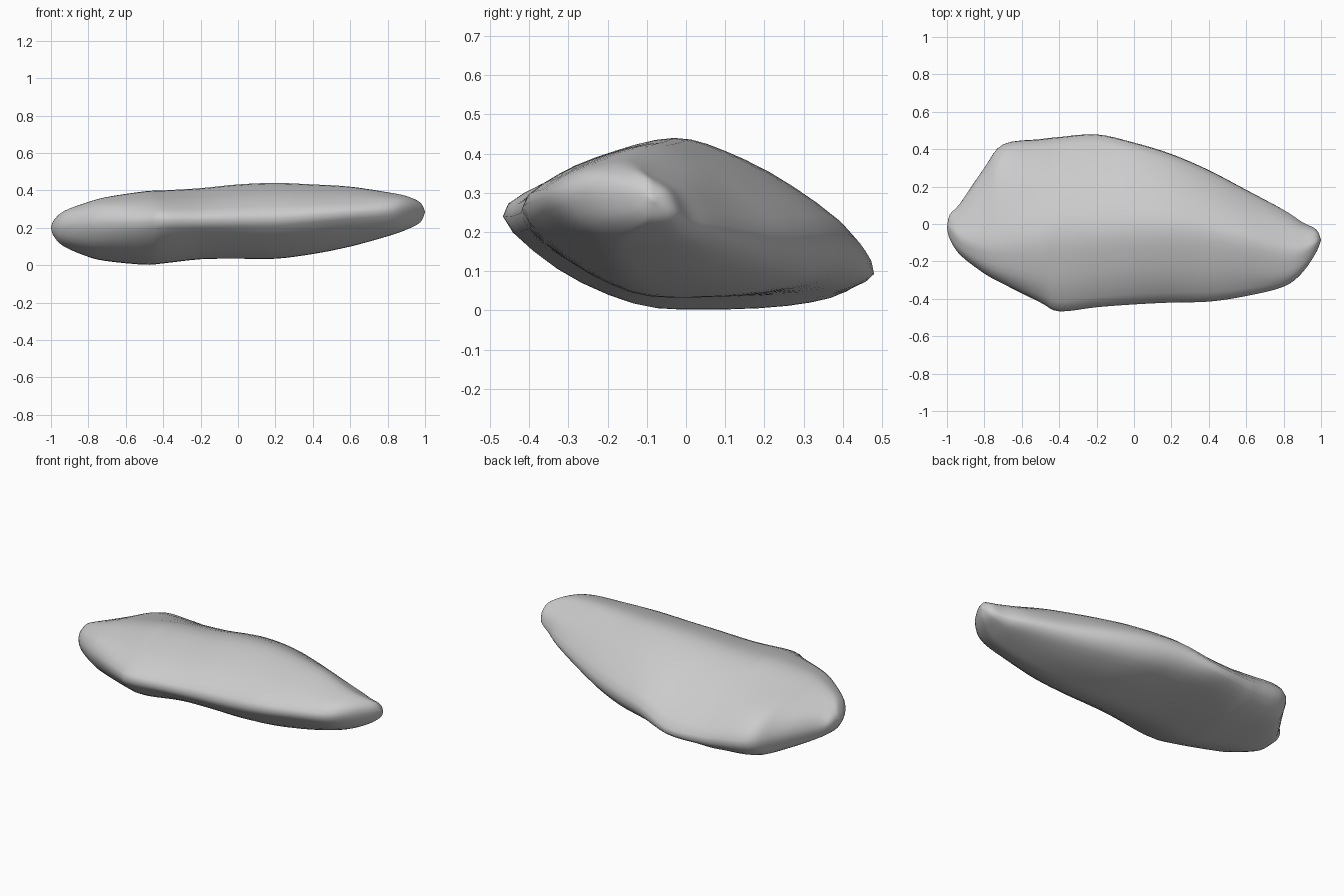
import bpy, bmesh
from mathutils import Vector

if "Cube" in bpy.data.objects:
    bpy.data.objects.remove(bpy.data.objects["Cube"])

# stations along the stone: x, front y, back y, front edge z, back edge z, crest y, crest z, bottom z
STATIONS = [
    (-0.985, -0.08, 0.05, 0.20, 0.195, -0.02, 0.24, 0.155),
    (-0.93, -0.165, 0.11, 0.205, 0.18, -0.07, 0.29, 0.10),
    (-0.80, -0.265, 0.30, 0.215, 0.17, -0.10, 0.338, 0.045),
    (-0.70, -0.32, 0.425, 0.22, 0.16, -0.09, 0.365, 0.022),
    (-0.50, -0.42, 0.45, 0.23, 0.135, -0.07, 0.395, 0.003),
    (-0.40, -0.467, 0.46, 0.24, 0.125, -0.05, 0.40, 0.01),
    (-0.20, -0.445, 0.473, 0.24, 0.125, -0.04, 0.412, 0.032),
    (0.00, -0.43, 0.43, 0.245, 0.185, -0.03, 0.432, 0.035),
    (0.20, -0.42, 0.37, 0.25, 0.20, -0.03, 0.44, 0.035),
    (0.40, -0.415, 0.285, 0.265, 0.20, -0.05, 0.432, 0.06),
    (0.60, -0.385, 0.18, 0.28, 0.205, -0.09, 0.42, 0.10),
    (0.80, -0.335, 0.075, 0.29, 0.22, -0.14, 0.39, 0.155),
    (0.90, -0.26, 0.01, 0.30, 0.235, -0.14, 0.37, 0.19),
    (0.975, -0.15, -0.03, 0.295, 0.26, -0.10, 0.335, 0.23),
]


def section(x, yf, yb, zf, zb, yc, zc, z0):
    """Closed cross-section: over the top from front edge to back, then underneath."""
    w = yb - yf
    left = min(max((-x - 0.35) / 0.35, 0), 1)               # blunter edges at the ends
    g = max(left, min(max((x - 0.65) / 0.25, 0), 1))
    pts = [(yf, zf),
           (yf + (0.25 - 0.09 * g) * (yc - yf), zf + (0.50 + 0.11 * g) * (zc - zf)),
           (yf + (0.62 - 0.07 * g) * (yc - yf), zf + (0.83 + 0.06 * g) * (zc - zf)),
           (yc, zc),
           (yc + 0.30 * (yb - yc), zb + 0.87 * (zc - zb)),
           (yc + (0.66 + 0.12 * g) * (yb - yc), zb + 0.53 * (zc - zb)),
           (yb, zb),
           (yf + 0.95 * w, z0 + 0.36 * (zb - z0)),
           (yf + (0.76 + 0.06 * g) * w, z0 + 0.07 * (zb - z0)),
           (yf + 0.53 * w, z0),
           (yf + 0.35 * w, z0 + 0.06 * (zf - z0)),
           (yf + (0.15 - 0.03 * g) * w, z0 + (0.44 - 0.04 * g) * (zf - z0))]
    return [Vector((x, y, z)) for y, z in pts]


def catmull(a, b, c, d, t):
    return 0.5 * (2 * b + (c - a) * t + (2 * a - 5 * b + 4 * c - d) * t * t
                  + (3 * b - a - 3 * c + d) * t ** 3)


def smooth_loop(p, n):
    m = len(p)
    return [catmull(p[i - 1], p[i], p[(i + 1) % m], p[(i + 2) % m], k / n)
            for i in range(m) for k in range(n)]


# refine the sections around and along the stone
rings = [smooth_loop(section(*s), 3) for s in STATIONS]
count = len(rings[0])
rings = [[Vector((-1, -0.02, 0.2))] * count] + rings + [[Vector((1, -0.085, 0.285))] * count]
last = len(rings) - 1
fine = []
for i in range(last):
    a, b, c, d = rings[max(i - 1, 0)], rings[i], rings[i + 1], rings[min(i + 2, last)]
    for k in range(4):
        fine.append([catmull(a[j], b[j], c[j], d[j], k / 4) for j in range(count)])
fine.append(rings[-1])

# stone body
bm = bmesh.new()
grid = [[bm.verts.new(p) for p in ring] for ring in fine]
for r0, r1 in zip(grid, grid[1:]):
    for j in range(count):
        k = (j + 1) % count
        bm.faces.new((r0[j], r0[k], r1[k], r1[j]))
bmesh.ops.remove_doubles(bm, verts=bm.verts, dist=0.0005)
bmesh.ops.recalc_face_normals(bm, faces=bm.faces)
for f in bm.faces:
    f.smooth = True
mesh = bpy.data.meshes.new("flat_stone")
bm.to_mesh(mesh)
bm.free()
bpy.context.collection.objects.link(bpy.data.objects.new("flat_stone", mesh))
